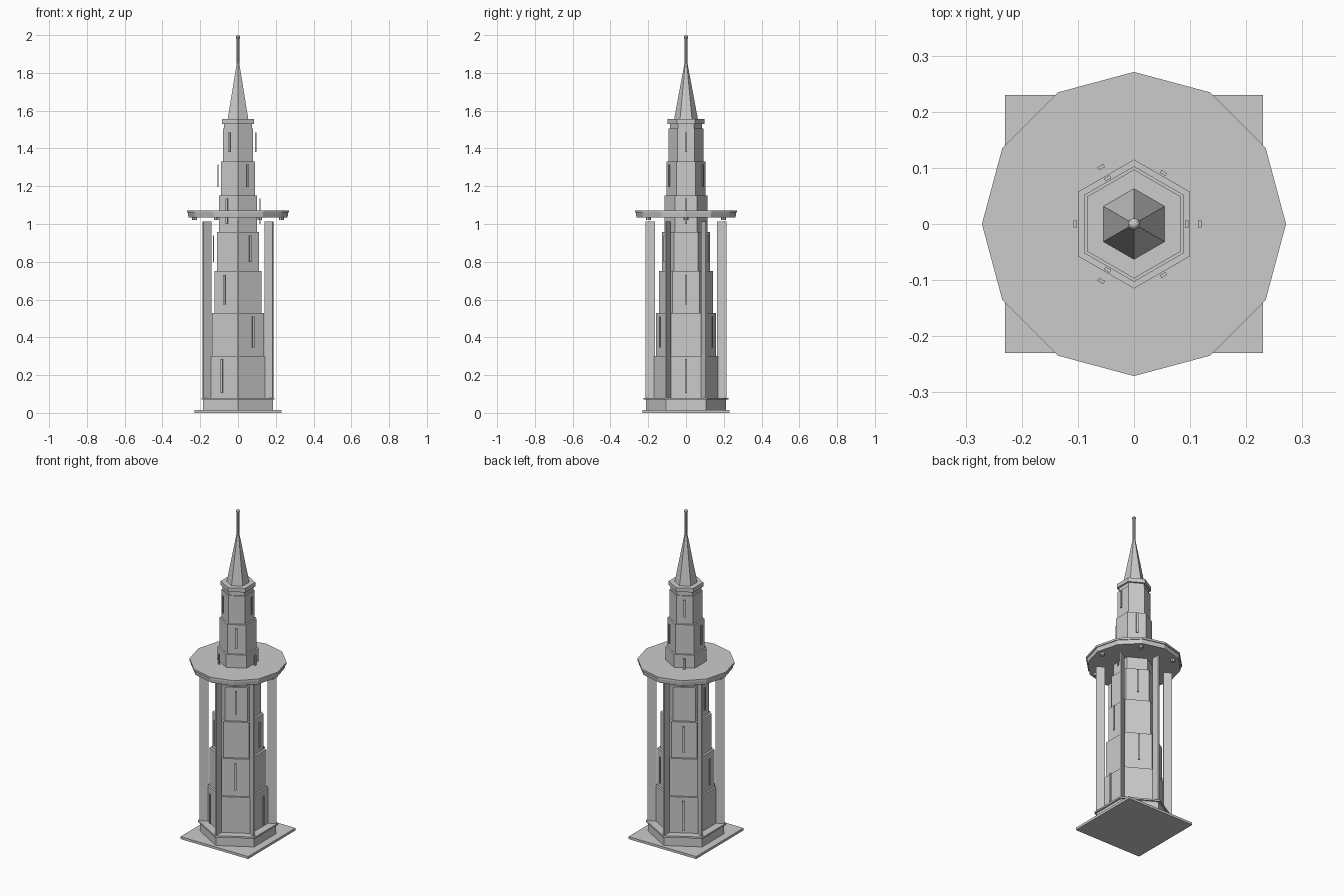
import bpy, bmesh
from math import radians, cos, sin, pi
from mathutils import Matrix

if "Cube" in bpy.data.objects:
    bpy.data.objects.remove(bpy.data.objects["Cube"])


def finish(name, bm):
    bmesh.ops.recalc_face_normals(bm, faces=bm.faces)
    me = bpy.data.meshes.new(name)
    bm.to_mesh(me)
    bm.free()
    ob = bpy.data.objects.new(name, me)
    bpy.context.collection.objects.link(ob)
    return ob


def stack(name, profile, sides=6, start=90, centre=(0, 0)):
    """Closed n-sided solid through (radius, z) rings."""
    bm = bmesh.new()
    rings = []
    for r, z in profile:
        rings.append([bm.verts.new((centre[0] + r * cos(radians(start) + 2 * pi * i / sides),
                                    centre[1] + r * sin(radians(start) + 2 * pi * i / sides), z))
                      for i in range(sides)])
    for a, b in zip(rings, rings[1:]):
        for i in range(sides):
            j = (i + 1) % sides
            bm.faces.new((a[i], a[j], b[j], b[i]))
    bm.faces.new(rings[0][::-1])
    bm.faces.new(rings[-1])
    return finish(name, bm)


def box(name, size, radius, z, angle):
    """Box (radial, tangential, height) placed around the z axis."""
    bm = bmesh.new()
    m = (Matrix.Rotation(radians(angle), 4, 'Z') @ Matrix.Translation((radius, 0, z))
         @ Matrix.Diagonal((*size, 1)))
    bmesh.ops.create_cube(bm, size=1, matrix=m)
    return finish(name, bm)


# Ground plate and hexagonal plinth
box("ground_plate", (0.46, 0.46, 0.015), 0, 0.0075, 0)
stack("plinth", [(0.213, 0.015), (0.213, 0.07)])
stack("plinth_lip", [(0.224, 0.07), (0.224, 0.08)])

# Stepped shaft, slit windows on alternating faces of each tier
levels = [0.08, 0.30, 0.53, 0.75, 0.957, 1.152, 1.332, 1.505]
radii = [0.171, 0.158, 0.143, 0.128, 0.115, 0.103, 0.092]
slits = [(0.104, 0.285), (0.347, 0.51), (0.575, 0.73), (0.80, 0.94),
         (1.0, 1.135), (1.195, 1.315), (1.38, 1.485)]
for i, r in enumerate(radii):
    stack(f"shaft_tier_{i + 1}", [(r, levels[i]), (r, levels[i + 1])])
    lo, hi = slits[i]
    for k in range(3):
        box(f"window_{i + 1}_{k + 1}", (0.006, 0.012, hi - lo), r + 0.002,
            (lo + hi) / 2, 120 * k + (60 if i % 2 else 0))

# Radial fins on the plinth corners
for k in range(6):
    box(f"fin_{k + 1}", (0.05, 0.01, 0.932), 0.19, 0.546, 30 + 60 * k)

# Twelve-sided observation deck with lamps below
stack("deck", [(0.262, 1.035), (0.266, 1.06)], 12)
stack("deck_rim", [(0.271, 1.06), (0.271, 1.072)], 12)
for k in range(6):
    a = radians(60 * k)
    stack(f"deck_lamp_{k + 1}", [(0.013, 1.02), (0.013, 1.035)], 8,
          centre=(0.23 * cos(a), 0.23 * sin(a)))

# Neck, cornice, spire and mast
stack("neck", [(0.086, 1.505), (0.086, 1.532)])
stack("cornice", [(0.097, 1.53), (0.097, 1.555)])
stack("spire", [(0.063, 1.555), (0.008, 1.85)])
stack("mast", [(0.008, 1.84), (0.008, 1.985)], 8)
bm = bmesh.new()
bmesh.ops.create_uvsphere(bm, u_segments=8, v_segments=6, radius=0.011,
                          matrix=Matrix.Translation((0, 0, 1.989)))
finish("mast_tip", bm)
